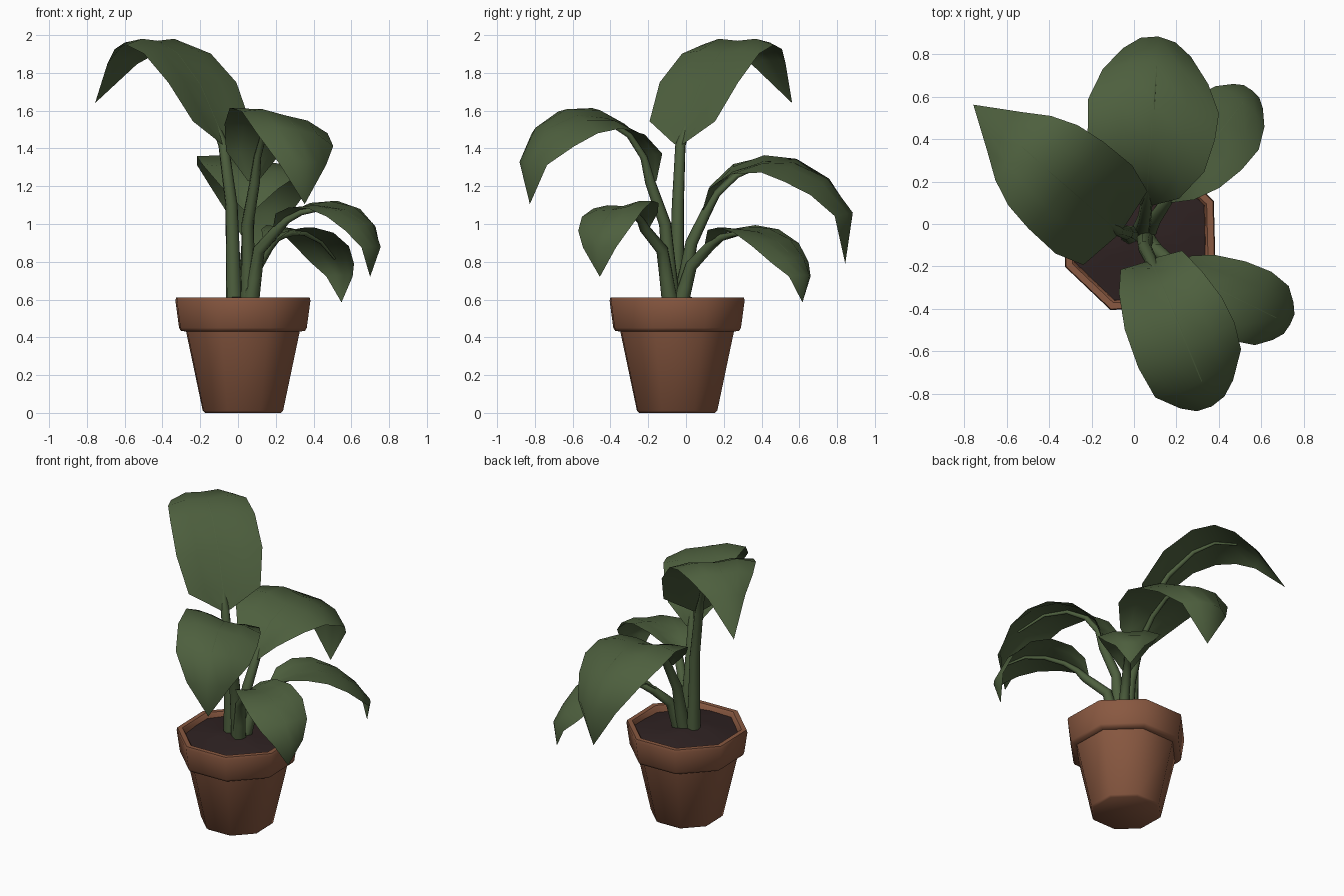
import bpy, bmesh, math
from mathutils import Vector

if "Cube" in bpy.data.objects:
    bpy.data.objects.remove(bpy.data.objects["Cube"])


def material(name, rgb):
    m = bpy.data.materials.new(name)
    m.diffuse_color = (*rgb, 1)
    m.use_nodes = True
    m.node_tree.nodes["Principled BSDF"].inputs["Base Color"].default_value = m.diffuse_color
    return m


GREEN = material("leaf green", (0.075, 0.115, 0.048))
CLAY = material("terracotta", (0.25, 0.098, 0.052))
EARTH = material("dark soil", (0.028, 0.016, 0.016))
CX, CY = 0.026, -0.047


def finish(bm, name, mat, angle):
    bmesh.ops.remove_doubles(bm, verts=bm.verts, dist=0.0005)
    me = bpy.data.meshes.new(name)
    bm.to_mesh(me)
    bm.free()
    me.materials.append(mat)
    ob = bpy.data.objects.new(name, me)
    bpy.context.collection.objects.link(ob)
    bpy.ops.object.select_all(action='DESELECT')
    ob.select_set(True)
    bpy.context.view_layer.objects.active = ob
    bpy.ops.object.shade_smooth_by_angle(angle=math.radians(angle))
    return ob


def skin(bm, rows, closed):
    """Bridge successive rows of points with quads."""
    vs = [[bm.verts.new(p) for p in r] for r in rows]
    n = len(rows[0])
    for a, b in zip(vs, vs[1:]):
        for j in range(n if closed else n - 1):
            k = (j + 1) % n
            bm.faces.new((a[j], a[k], b[k], b[j]))
    return vs


def lathe(name, profile, mat, sides=8, angle=50, bump=0.0):
    bm = bmesh.new()
    rows = []
    for r, z in profile:
        ring = []
        for i in range(sides):
            a = math.radians(24) + i * math.tau / sides
            lump = bump * math.sin(3 * a + 20 * r) if r > 0 else 0
            ring.append((CX + r * math.cos(a), CY + r * math.sin(a), z + lump))
        rows.append(ring)
    vs = skin(bm, rows, True)
    if bump == 0:
        bm.faces.new(vs[0][::-1])
    return finish(bm, name, mat, angle)


# Octagonal pot with a thick rim
lathe("pot", [(0.214, 0), (0.228, 0.012), (0.322, 0.43), (0.352, 0.435), (0.362, 0.45),
              (0.383, 0.595), (0.378, 0.612), (0.346, 0.612), (0.336, 0.60), (0.32, 0.5)], CLAY)

# Lumpy, slightly mounded soil
lathe("soil", [(0.338, 0.572), (0.25, 0.588), (0.13, 0.605), (0.0, 0.615)], EARTH, 16, 60, 0.006)


def tube(name, pts, radii, sides=7):
    bm = bmesh.new()
    rows = []
    for i, p in enumerate(pts):
        t = (pts[min(i + 1, len(pts) - 1)] - pts[max(i - 1, 0)]).normalized()
        u = t.cross(Vector((0.3, 1, 0.1))).normalized()
        v = t.cross(u)
        rows.append([p + radii[i] * (u * math.cos(k * math.tau / sides) + v * math.sin(k * math.tau / sides))
                     for k in range(sides)])
    skin(bm, rows, True)
    finish(bm, name, GREEN, 180)


def leaf(name, foot, knee, base, angle, ribs, lift=(0.5, -0.4), roll=0.0):
    """Stalk from foot to base, then a blade; ribs = (distance, height, half width)."""
    a = math.radians(angle)
    fwd, side, up = Vector((math.cos(a), math.sin(a), 0)), Vector((-math.sin(a), math.cos(a), 0)), Vector((0, 0, 1))
    origin = Vector((base[0], base[1], 0))
    mid = [origin + fwd * d + up * z for d, z, w in ribs]
    bm = bmesh.new()
    rows, normals = [], []
    n = len(ribs) - 1
    for i, (d, z, w) in enumerate(ribs):
        t = (mid[min(i + 1, n)] - mid[max(i - 1, 0)]).normalized()
        nor = t.cross(side)
        normals.append(nor)
        s = i / n
        edge = w * (lift[0] + (lift[1] - lift[0]) * s)
        hump = edge * 0.5 + w * 0.15 * s
        tilt = roll * w * math.sin(math.pi * s)
        rows.append([mid[i] + side * w * f + nor * (h + f * tilt)
                     for f, h in ((-1, edge), (-0.52, hump), (0, 0), (0.52, hump), (1, edge))])
    skin(bm, rows, False)
    finish(bm, name + "_blade", GREEN, 180)
    # Stalk, fading into the midrib on the underside of the blade
    foot, knee = Vector(foot), Vector(knee)
    radii = [0.046, 0.038, 0.033, 0.028]
    pts = [foot, foot.lerp(knee, 0.5), knee, mid[0] - normals[0] * 0.01]
    for i in range(1, n - 1):
        r = 0.02 * (1 - i / (n - 1)) + 0.003
        pts.append(mid[i] - normals[i] * (r * 0.9))
        radii.append(r)
    tube(name + "_stalk", pts, radii)


leaf("tall_leaf", (-0.02, -0.05, 0.57), (-0.035, -0.042, 1.1), (-0.07, -0.035), 139,
     [(0, 1.42, 0.03), (0.05, 1.53, 0.23), (0.17, 1.74, 0.275), (0.33, 1.905, 0.27), (0.47, 1.97, 0.25),
      (0.61, 1.955, 0.2), (0.74, 1.865, 0.12), (0.91, 1.64, 0)], (0.2, -0.3))
leaf("back_leaf", (0.035, -0.03, 0.57), (0.05, 0.03, 0.9), (0.06, 0.10), 86,
     [(0, 1.07, 0.03), (0.05, 1.17, 0.15), (0.16, 1.27, 0.26), (0.31, 1.33, 0.3), (0.47, 1.325, 0.31),
      (0.65, 1.24, 0.25), (0.785, 1.06, 0.16), (0.745, 0.79, 0)], (0.38, -0.62), 0.15)
leaf("front_leaf", (0.055, -0.07, 0.57), (0.05, -0.11, 1.0), (0.085, -0.18), -67.5,
     [(0, 1.225, 0.03), (0.03, 1.36, 0.15), (0.12, 1.48, 0.2), (0.26, 1.56, 0.24), (0.43, 1.575, 0.25),
      (0.61, 1.5, 0.23), (0.735, 1.33, 0.14), (0.70, 1.105, 0)], (0.45, -0.6), -0.24)
leaf("front_right_leaf", (0.065, -0.08, 0.57), (0.11, -0.125, 0.86), (0.205, -0.215), -26,
     [(0, 0.98, 0.025), (0.05, 1.035, 0.09), (0.14, 1.075, 0.14), (0.27, 1.095, 0.175), (0.4, 1.075, 0.185),
      (0.52, 1.0, 0.16), (0.59, 0.88, 0.10), (0.55, 0.72, 0)], (0.45, -0.5), 0.12)
leaf("back_right_leaf", (0.065, -0.03, 0.57), (0.1, 0.03, 0.78), (0.16, 0.12), 52,
     [(0, 0.89, 0.025), (0.08, 0.945, 0.10), (0.19, 0.965, 0.16), (0.32, 0.96, 0.19), (0.46, 0.91, 0.195),
      (0.575, 0.82, 0.15), (0.645, 0.73, 0.09), (0.63, 0.585, 0)], (0.4, -0.5), 0.05)
